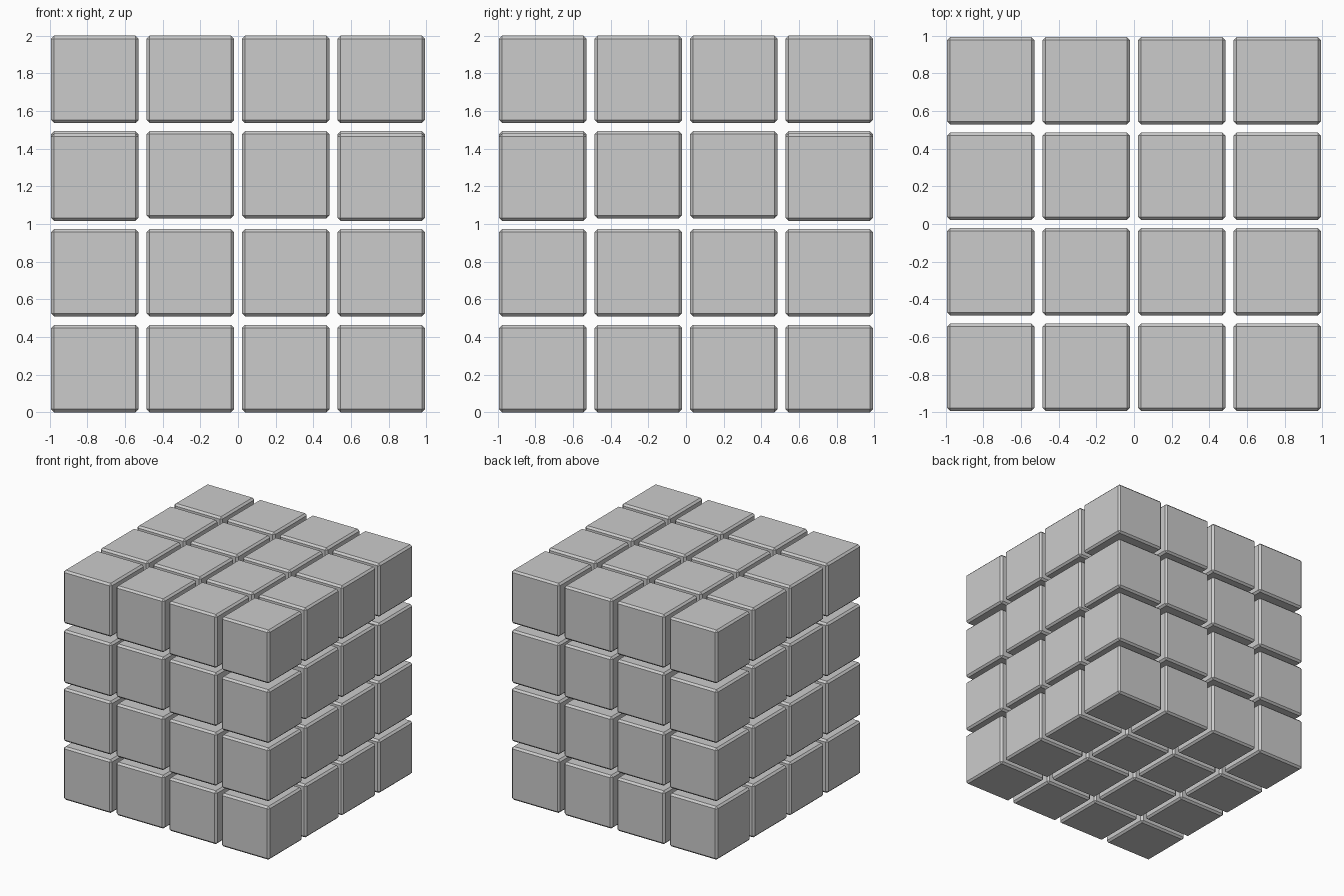
import bpy, bmesh

if "Cube" in bpy.data.objects:
    bpy.data.objects.remove(bpy.data.objects["Cube"])

SIZE = 0.464      # edge of one block
PITCH = 0.507     # spacing of blocks
CHAMFER = 0.016
HALF = SIZE / 2

# One chamfered block, shared by every copy
mesh = bpy.data.meshes.new("block")
bm = bmesh.new()
bmesh.ops.create_cube(bm, size=SIZE)
bmesh.ops.bevel(bm, geom=bm.edges[:], offset=CHAMFER, segments=1,
                profile=0.5, affect='EDGES')
bm.to_mesh(mesh)
bm.free()


def layer_height(layer, corner):
    # Lower layers stack up from the floor, upper ones hang from the top;
    # the corners of the third layer follow the lower spacing
    if layer < 2 or (layer == 2 and corner):
        return HALF + layer * PITCH + (0.002 if layer else 0)
    return 2 - HALF - (3 - layer) * PITCH


# 4 x 4 x 4 stack of blocks
for layer in range(4):
    for i in range(4):
        for j in range(4):
            corner = i in (0, 3) and j in (0, 3)
            block = bpy.data.objects.new(f"block_{layer}_{i}_{j}", mesh)
            block.location = ((i - 1.5) * PITCH, (j - 1.5) * PITCH,
                              layer_height(layer, corner))
            bpy.context.collection.objects.link(block)
